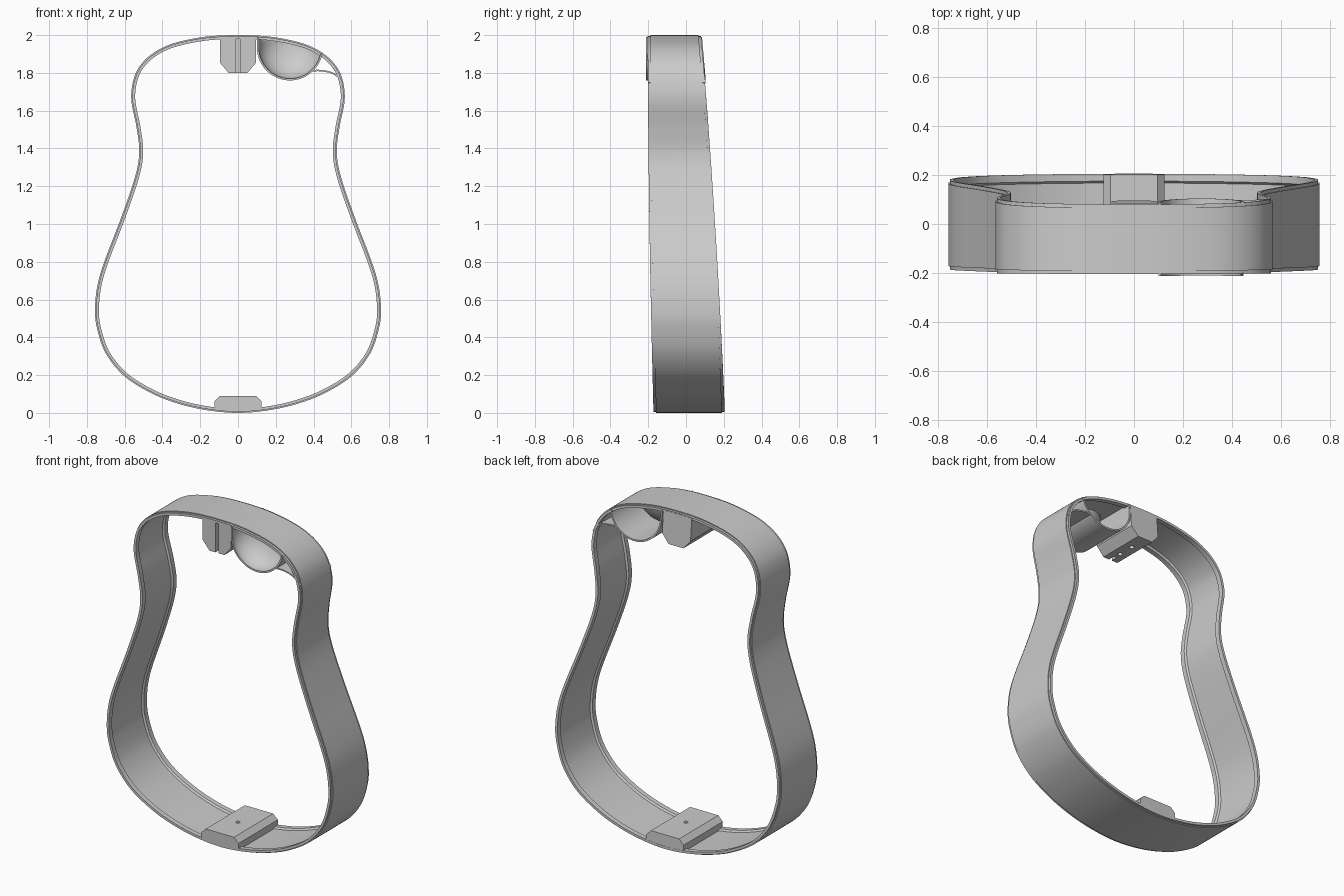
import bpy, bmesh, math
from mathutils import Vector

if "Cube" in bpy.data.objects:
    bpy.data.objects.remove(bpy.data.objects["Cube"])


# soundboard-side and back-side edge depth at a given height (the body tapers)
def front_y(z):
    return -0.172 - 0.0275 * z + 0.006 * z * z


def back_y(z):
    return 0.205 - 0.04 * z - 0.01125 * z * z


def finish(name, bm, smooth=True):
    bmesh.ops.recalc_face_normals(bm, faces=bm.faces)
    me = bpy.data.meshes.new(name)
    bm.to_mesh(me)
    bm.free()
    ob = bpy.data.objects.new(name, me)
    bpy.context.collection.objects.link(ob)
    bpy.ops.object.select_all(action='DESELECT')
    ob.select_set(True)
    bpy.context.view_layer.objects.active = ob
    if smooth:
        bpy.ops.object.shade_smooth_by_angle(angle=math.radians(30))
    return ob


def catmull(pts, steps, closed):
    n, out = len(pts), []
    pick = (lambda i: pts[i % n]) if closed else (lambda i: pts[max(0, min(n - 1, i))])
    for i in range(n if closed else n - 1):
        a, b, c, d = (Vector(pick(i + k)) for k in (-1, 0, 1, 2))
        for s in range(steps):
            t = s / steps
            out.append(0.5 * (2 * b + (c - a) * t + (2 * a - 5 * b + 4 * c - d) * t * t
                              + (3 * b - a - 3 * c + d) * t ** 3))
    if not closed:
        out.append(Vector(pts[-1]))
    return out


# sweep a section of (inward offset, edge: 0 front / 1 back, y shift) along an x-z path
def sweep(name, path, section, closed):
    bm = bmesh.new()
    n, rings = len(path), []
    for i, p in enumerate(path):
        a = path[(i - 1) % n] if closed else path[max(i - 1, 0)]
        b = path[(i + 1) % n] if closed else path[min(i + 1, n - 1)]
        t = (b - a).normalized()
        inward = Vector((-t.y, t.x))
        ring = []
        for d, edge, dy in section:
            q = p + inward * d
            y = (back_y(p.y) if edge else front_y(p.y)) + dy
            ring.append(bm.verts.new((q.x, y, q.y)))
        rings.append(ring)
    m = len(section)
    for i in range(n if closed else n - 1):
        r, s = rings[i], rings[(i + 1) % n]
        for k in range(m):
            bm.faces.new((r[k], r[(k + 1) % m], s[(k + 1) % m], s[k]))
    if not closed:
        bm.faces.new(rings[0])
        bm.faces.new(rings[-1])
    return finish(name, bm)


def block(name, poly):
    bm = bmesh.new()
    f = [bm.verts.new((x, front_y(z), z)) for x, z in poly]
    b = [bm.verts.new((x, back_y(z), z)) for x, z in poly]
    bm.faces.new(f)
    bm.faces.new(b)
    for i in range(len(poly)):
        j = (i + 1) % len(poly)
        bm.faces.new((f[i], f[j], b[j], b[i]))
    return finish(name, bm, False)


def cut(target, cutter):
    cutter.hide_render = True
    mod = target.modifiers.new("cut", 'BOOLEAN')
    mod.operation = 'DIFFERENCE'
    mod.solver = 'EXACT'
    mod.object = cutter
    bpy.ops.object.select_all(action='DESELECT')
    bpy.context.view_layer.objects.active = target
    target.select_set(True)
    bpy.ops.object.modifier_apply(modifier=mod.name)
    bpy.data.objects.remove(cutter, do_unlink=True)


def drill(target, y, z, depth, r):
    bpy.ops.mesh.primitive_cylinder_add(vertices=24, radius=r, depth=depth, location=(0, y, z))
    cut(target, bpy.context.object)


# bent side rim: binding rebates outside, lining strips inside
half = [(0, 0), (.15, .012), (.3, .044), (.45, .1), (.6, .193), (.7, .315), (.747, .45),
        (.757, .55), (.745, .67), (.708, .8), (.618, 1.036), (.545, 1.25), (.523, 1.38),
        (.537, 1.51), (.565, 1.66), (.55, 1.775), (.505, 1.855), (.43, 1.917),
        (.33, 1.96), (.17, 1.992), (0, 2.0)]
outline = half + [(-x, z) for x, z in half[-2:0:-1]]
rim_section = [(.006, 0, 0), (.006, 0, .014), (0, 0, .014), (0, 1, -.014), (.006, 1, -.014),
               (.006, 1, 0), (.021, 1, 0), (.021, 1, -.03), (.011, 1, -.038),
               (.011, 0, .038), (.021, 0, .03), (.021, 0, 0)]
sweep("side_rim", catmull(outline, 8, True), rim_section, True)

# neck block with slot and two bolt holes
neck = block("neck_block", [(-.095, 1.988), (-.095, 1.853), (-.05, 1.8), (.05, 1.8),
                            (.095, 1.853), (.095, 1.988)])
bpy.ops.mesh.primitive_cube_add(size=1, location=(0, -.2, 1.88))
slot = bpy.context.object
slot.scale = (.02, .08, .3)
cut(neck, slot)
for y in (-.12, -.02):
    drill(neck, y, 1.85, .22, .014)

# tail block with strap pin hole
tail = block("tail_block", [(-.125, .018), (.125, .018), (.125, .06), (.095, .09),
                            (-.095, .09), (-.125, .06)])
drill(tail, 0, .06, .2, .012)

# half-pipe pocket wall under the scooped cutaway
CX, CZ, R = .275, 1.935, .175
arc = [Vector((CX - R, 1.99)), Vector((CX - R, 1.962))]
for i in range(49):
    a = math.pi + (math.pi - .2) * i / 48
    arc.append(Vector((CX + R * math.cos(a), CZ + R * math.sin(a))))
sweep("scoop_wall", arc, [(0, 0, -.009), (0, 1, .004), (.01, 1, .004), (.01, 0, -.009)], False)

# scooped cutaway: quarter bowl from the front lip back to the rim
bm = bmesh.new()
top, rows = Vector((CX, 1.972)), 16
inner = [top + (p - top) * .97 for p in arc]
apex = bm.verts.new((top.x, -.07, top.y))
grid = []
for k in range(1, rows + 1):
    ang = math.pi / 2 * k / rows
    t = math.sin(ang)
    row = []
    for p in inner:
        q = top + (p - top) * t
        row.append(bm.verts.new((q.x, -.208 + .138 * math.cos(ang), q.y)))
    grid.append(row)
for i in range(len(inner) - 1):
    bm.faces.new((apex, grid[0][i], grid[0][i + 1]))
    for k in range(rows - 1):
        bm.faces.new((grid[k][i], grid[k + 1][i], grid[k + 1][i + 1], grid[k][i + 1]))
scoop = finish("scoop_bowl", bm)
thick = scoop.modifiers.new("thickness", 'SOLIDIFY')
thick.thickness = .006
thick.offset = 0

# curved web joining the scoop wall to the rim
web = catmull([(.395, 1.808), (.44, 1.808), (.49, 1.798), (.525, 1.778), (.548, 1.745)], 6, False)
sweep("scoop_web", web, [(0, 0, 0), (0, 1, .002), (.008, 1, .002), (.008, 0, 0)], False)
